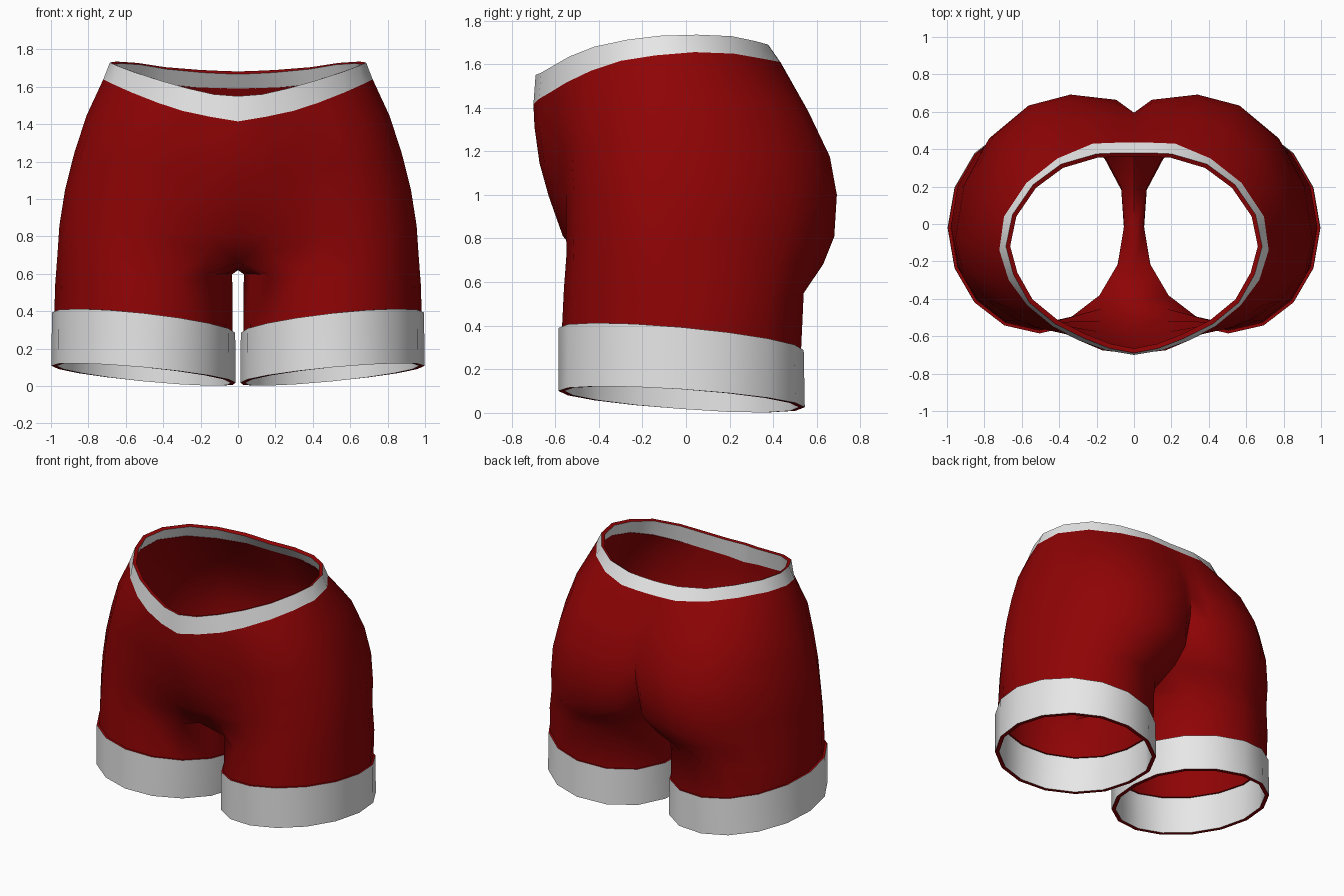
import bpy, bmesh, math

if "Cube" in bpy.data.objects:
    bpy.data.objects.remove(bpy.data.objects["Cube"])


def material(name, rgb):
    m = bpy.data.materials.new(name)
    m.diffuse_color = (*rgb, 1)
    m.use_nodes = True
    m.node_tree.nodes["Principled BSDF"].inputs["Base Color"].default_value = m.diffuse_color
    return m


RED = material("red cloth", (0.275, 0.001, 0.0015))
WHITE = material("white trim", (0.8, 0.8, 0.8))


def leg_ring(z, b, c, rx, yf, yb):
    """Closed tilted loop of 16 points: front, outside, back, inside."""
    cy, ry, pts = (yf + yb) / 2, (yb - yf) / 2, []
    for i in range(16):
        t = i * math.pi / 8
        x, y = 0.505 + rx * math.sin(t), cy - ry * math.cos(t)
        if 8 < i < 12:                      # fuller inner back of the thigh
            x -= 0.03 * abs(math.sin(2 * t))
        pts.append((x, y, z + b * (x - 0.505) + c * y))
    return pts


def torso_ring(z, q, X, yf, x1, y1, a, yt, bx, yb, yc):
    """Open half loop of 13 points from front centre round to back centre."""
    ym = -0.08
    xy = [(0, yf), (x1, y1)]
    for i in range(5):                      # thigh front to hip side
        t = i * math.pi / 8
        xy.append((a + (X - a) * math.sin(t), ym + (yt - ym) * math.cos(t)))
    for i in range(1, 5):                   # hip side to seat
        t = i * math.pi / 8
        xy.append((bx + (X - bx) * math.cos(t), ym + (yb - ym) * math.sin(t)))
    xy += [(bx * 0.28, yb - 0.25 * (yb - yc)), (0, yc)]
    return [(x, y, z - q * (y - 0.05) ** 2) for x, y in xy]


def add_rows(bm, rows, closed):
    """Skin neighbouring rows of vertices with quads, bottom to top."""
    for lo, hi in zip(rows, rows[1:]):
        n = len(lo)
        for j in range(n if closed else n - 1):
            k = (j + 1) % n
            bm.faces.new((lo[j], lo[k], hi[k], hi[j]))


def finish(name, bm, mat, thickness):
    """Mirror the half, thicken it inward with a red rim, and smooth it."""
    me = bpy.data.meshes.new(name)
    bm.to_mesh(me)
    bm.free()
    ob = bpy.data.objects.new(name, me)
    bpy.context.collection.objects.link(ob)
    me.materials.append(mat)
    me.materials.append(RED)
    mir = ob.modifiers.new("mirror", 'MIRROR')
    mir.use_clip = True
    mir.merge_threshold = 0.002
    sol = ob.modifiers.new("cloth", 'SOLIDIFY')
    sol.thickness = thickness
    sol.offset = -1
    sol.material_offset_rim = 1
    bpy.ops.object.select_all(action='DESELECT')
    ob.select_set(True)
    bpy.context.view_layer.objects.active = ob
    bpy.ops.object.convert(target='MESH')
    bpy.ops.object.shade_smooth_by_angle(angle=math.radians(55))
    return ob


def verts(bm, pts):
    return [bm.verts.new(p) for p in pts]


# Waistband edges, front centre to back centre
waist_low = [(0, -0.70, 1.415), (0.15, -0.675, 1.44), (0.30, -0.62, 1.472),
             (0.43, -0.55, 1.515), (0.57, -0.435, 1.57), (0.67, -0.30, 1.615),
             (0.72, -0.14, 1.64), (0.695, 0.04, 1.655), (0.575, 0.22, 1.648),
             (0.41, 0.35, 1.625), (0.22, 0.43, 1.61), (0.09, 0.435, 1.606), (0, 0.435, 1.605)]
waist_top = [(0, -0.69, 1.55), (0.13, -0.665, 1.56), (0.27, -0.61, 1.592),
             (0.42, -0.535, 1.635), (0.56, -0.42, 1.68), (0.645, -0.27, 1.712),
             (0.685, -0.12, 1.73), (0.65, 0.05, 1.735), (0.54, 0.21, 1.728),
             (0.39, 0.32, 1.705), (0.20, 0.375, 1.69), (0.09, 0.38, 1.685), (0, 0.38, 1.682)]

# Torso levels: height, sag, side x, belly y, groin x/y, thigh x/y, seat x/y, centre back y
torso = [
    torso_ring(0.86, 0.13, 0.955, -0.565, 0.17, -0.54, 0.44, -0.55, 0.34, 0.68, 0.53),
    torso_ring(1.05, 0.12, 0.925, -0.63, 0.19, -0.60, 0.44, -0.55, 0.34, 0.692, 0.58),
    torso_ring(1.25, 0.20, 0.875, -0.672, 0.20, -0.65, 0.42, -0.56, 0.33, 0.66, 0.595),
    torso_ring(1.45, 0.25, 0.81, -0.695, 0.17, -0.675, 0.36, -0.59, 0.30, 0.56, 0.54),
    waist_low,
]

# Crotch level: thigh loop whose inner side lies on the centre line
hip = torso_ring(0.71, 0.08, 0.965, -0.45, 0.22, -0.49, 0.46, -0.555, 0.38, 0.63, 0.42)
crotch = hip[2:] + [(0, 0.2, 0.64), (0, -0.03, 0.62), (0, -0.25, 0.625), hip[0], hip[1]]
crotch[0] = (0.44, -0.548, 0.73)
crotch[9] = (0.16, 0.575, 0.695)
crotch[10] = (0, 0.42, 0.73)
crotch[14] = (0, -0.44, 0.66)
crotch[15] = (0.17, -0.475, 0.715)

# Red body: leg tubes joined to the torso
bm = bmesh.new()
legs = [verts(bm, p) for p in (
    leg_ring(0.315, 0.11, -0.09, 0.476, -0.57, 0.527),
    leg_ring(0.56, -0.08, -0.02, 0.474, -0.56, 0.54),
    crotch)]
add_rows(bm, legs, True)
top = legs[-1]
add_rows(bm, [top[14:] + top[:11]] + [verts(bm, p) for p in torso], False)
finish("shorts_body", bm, RED, 0.025)

# Waistband
bm = bmesh.new()
add_rows(bm, [verts(bm, waist_low), verts(bm, waist_top)], False)
finish("waistband", bm, WHITE, 0.025)

# Leg cuffs
bm = bmesh.new()
add_rows(bm, [verts(bm, leg_ring(0.062, 0.092, -0.066, 0.492, -0.585, 0.545)),
              verts(bm, leg_ring(0.337, 0.11, -0.09, 0.49, -0.585, 0.54))], True)
finish("leg_cuffs", bm, WHITE, 0.027)
